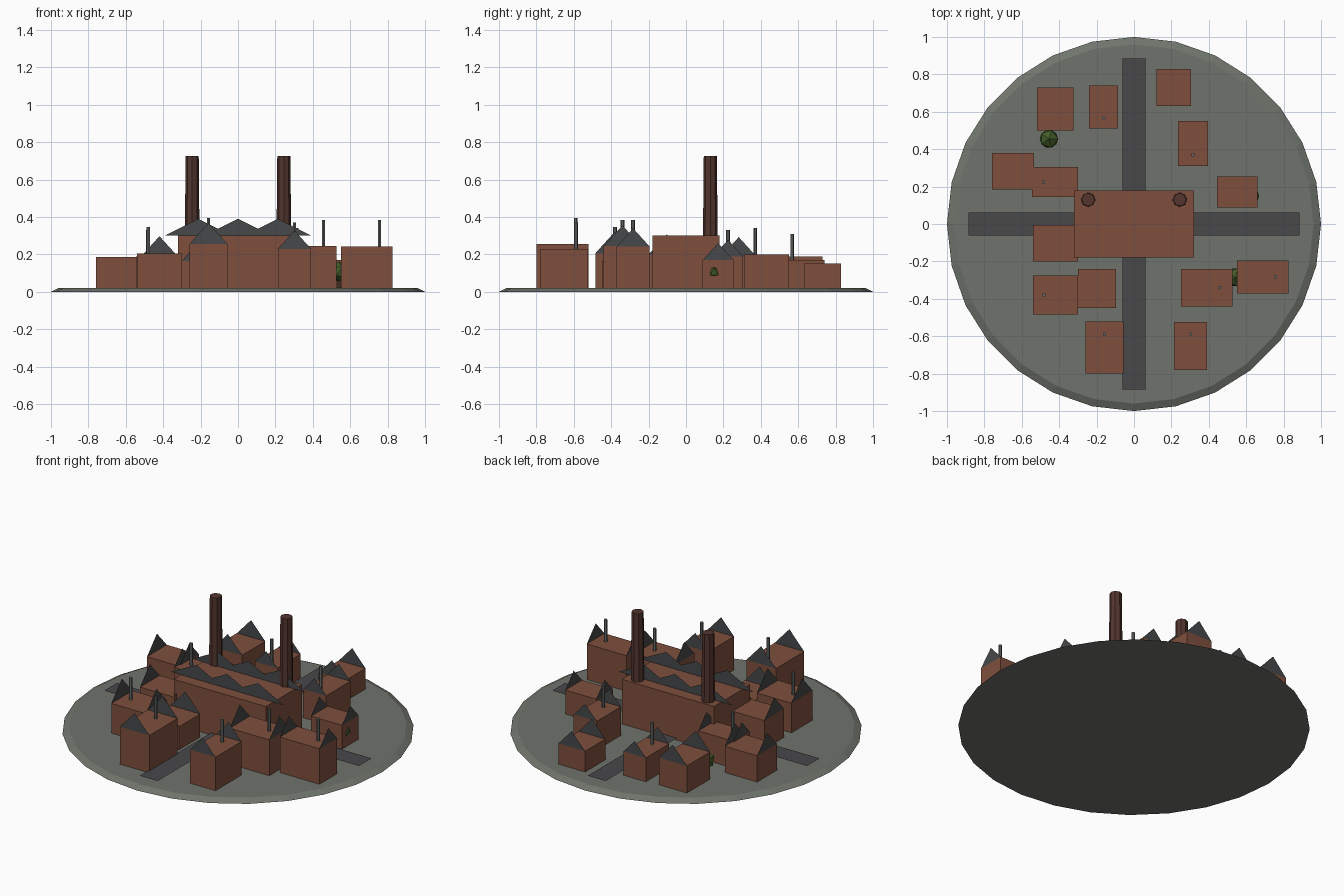
import bpy
import bmesh
from mathutils import Vector

cube = bpy.data.objects.get("Cube")
if cube:
    bpy.data.objects.remove(cube, do_unlink=True)


def material(name, red, green, blue):
    mat = bpy.data.materials.new(name)
    mat.use_nodes = True
    colour = (red, green, blue, 1)
    mat.diffuse_color = colour
    mat.node_tree.nodes["Principled BSDF"].inputs["Base Color"].default_value = colour
    return mat


PAVING = material("grey green paving", .16, .175, .15)
ASPHALT = material("dark asphalt", .065, .065, .068)
BRICK = material("red brick", .21, .078, .047)
SLATE = material("dark slate", .062, .065, .068)
SOOT = material("sooty brown brick", .088, .036, .028)
PIPE = material("grey metal", .14, .15, .15)
LEAF = material("leaf green", .055, .11, .022)
BARK = material("brown bark", .08, .045, .025)

GROUND = .02


def finish(name, bm, mat):
    """Turn a bmesh into a flat shaded object of one colour."""
    mesh = bpy.data.meshes.new(name)
    bm.to_mesh(mesh)
    bm.free()
    mesh.materials.append(mat)
    obj = bpy.data.objects.new(name, mesh)
    bpy.context.scene.collection.objects.link(obj)
    return obj


def box(name, centre, width, depth, bottom, top, mat):
    bm = bmesh.new()
    bmesh.ops.create_cube(bm, size=1)
    bmesh.ops.scale(bm, vec=(width, depth, top - bottom), verts=bm.verts)
    bmesh.ops.translate(bm, vec=(*centre, (top + bottom) / 2), verts=bm.verts)
    return finish(name, bm, mat)


def cone(name, centre, sides, lower, upper, bottom, top, mat):
    bm = bmesh.new()
    bmesh.ops.create_cone(bm, cap_ends=True, segments=sides, radius1=lower,
                          radius2=upper, depth=top - bottom)
    bmesh.ops.translate(bm, vec=(*centre, (top + bottom) / 2), verts=bm.verts)
    return finish(name, bm, mat)


def gables(name, centre, span, length, base, rise, along_x, mat):
    """Two upright triangles, one at each end of the roof."""
    bm = bmesh.new()
    for end in (-length / 2, length / 2):
        corners = []
        for across, up in ((-span / 2, 0), (span / 2, 0), (0, rise)):
            flat = (end, across) if along_x else (across, end)
            corners.append(bm.verts.new(Vector((*flat, base + up))))
        bm.faces.new(corners)
    bmesh.ops.translate(bm, vec=(*centre, 0), verts=bm.verts)
    return finish(name, bm, mat)


# Round plinth and crossing roads
cone("ground_disc", (0, 0), 28, 1, .96, 0, GROUND, PAVING)
for name, width, depth in (("road_across", 1.77, .125), ("road_along", .125, 1.77)):
    bm = bmesh.new()
    bmesh.ops.create_grid(bm, x_segments=1, y_segments=1, size=.5)
    bmesh.ops.scale(bm, vec=(width, depth, 1), verts=bm.verts)
    bmesh.ops.translate(bm, vec=(0, 0, .033), verts=bm.verts)
    finish(name, bm, ASPHALT)

# Factory hall with a row of three gables and two chimneys
box("factory_hall", (0, 0), .64, .36, GROUND, .3, BRICK)
for side, name in ((-1, "right"), (0, "middle"), (1, "left")):
    gables("factory_gables_" + name, (side * .213, 0), .36, .213, .3, .09, False, SLATE)
    if side:
        cone("factory_chimney_" + name, (side * .245, .13), 8, .042, .035,
             GROUND, .727, SOOT)

# Houses: centre x and y, width, depth, height, pipe end (none when zero)
houses = [
    (-.42, .615, .195, .23, .19, 0),
    (-.162, .625, .155, .23, .17, -1),
    (.212, .73, .185, .2, .15, 0),
    (.315, .43, .16, .24, .2, -1),
    (.552, .172, .215, .165, .17, 0),
    (-.648, .282, .225, .195, .185, 0),
    (-.422, .225, .245, .16, .19, -1),
    (-.42, -.103, .24, .195, .2, 0),
    (-.42, -.38, .24, .21, .206, -1),
    (-.198, -.345, .205, .21, .165, 0),
    (-.158, -.66, .205, .28, .255, 1),
    (.388, -.34, .275, .2, .245, 1),
    (.688, -.283, .275, .175, .243, 1),
    (.302, -.652, .177, .257, .23, 1),
]
for index, (x, y, width, depth, height, pipe) in enumerate(houses, 1):
    along_x = width > depth
    span, length = sorted((width, depth))
    box(f"house_walls_{index}", (x, y), width, depth, GROUND, height, BRICK)
    gables(f"house_gables_{index}", (x, y), span, length, height, span * .55,
           along_x, SLATE)
    if pipe:
        shift = pipe * length / 4
        spot = (x + shift, y) if along_x else (x, y + shift)
        cone(f"house_pipe_{index}", spot, 6, .01, .01, height, height + .14, PIPE)

# Trees
for index, (x, y, radius) in enumerate(((-.455, .455, .055), (.54, -.285, .055),
                                        (.633, .15, .04)), 1):
    cone(f"tree_trunk_{index}", (x, y), 5, .01, .008, GROUND, .1, BARK)
    bm = bmesh.new()
    bmesh.ops.create_icosphere(bm, subdivisions=1, radius=radius)
    bmesh.ops.translate(bm, vec=(x, y, .108), verts=bm.verts)
    finish(f"tree_crown_{index}", bm, LEAF)
